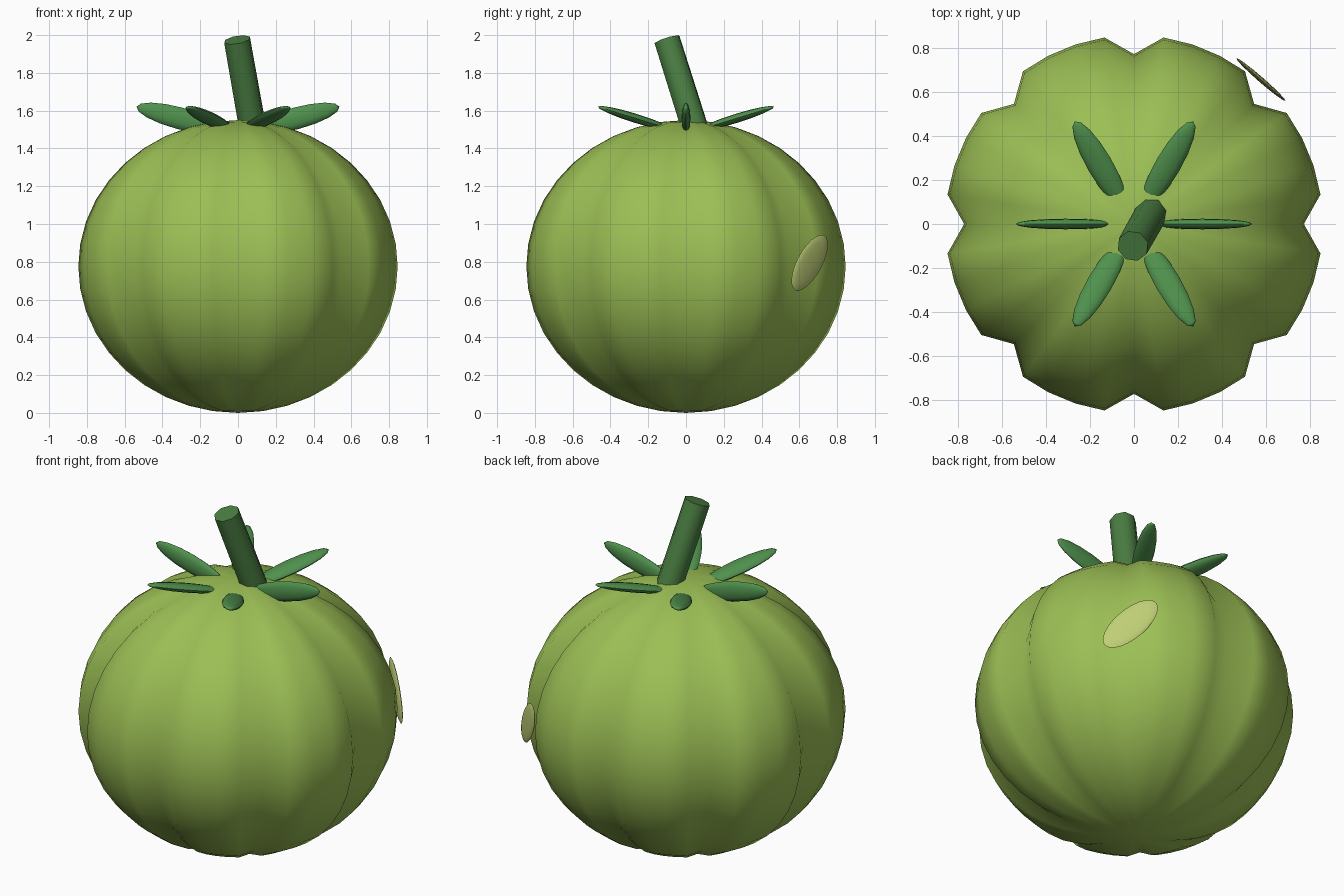
import bpy, bmesh, math
from mathutils import Vector, Matrix

if "Cube" in bpy.data.objects:
    bpy.data.objects.remove(bpy.data.objects["Cube"])


def material(name, rgb):
    m = bpy.data.materials.new(name)
    m.diffuse_color = (*rgb, 1)
    m.use_nodes = True
    m.node_tree.nodes["Principled BSDF"].inputs["Base Color"].default_value = m.diffuse_color
    return m


skin = material("skin", (0.33, 0.52, 0.09))
leaf_green = material("leaf_green", (0.08, 0.285, 0.075))
stem_green = material("stem_green", (0.07, 0.21, 0.055))
pale = material("pale", (0.52, 0.62, 0.18))


def finish(name, bm, mat, angle=60):
    bmesh.ops.recalc_face_normals(bm, faces=bm.faces)
    me = bpy.data.meshes.new(name)
    bm.to_mesh(me)
    bm.free()
    ob = bpy.data.objects.new(name, me)
    bpy.context.collection.objects.link(ob)
    me.materials.append(mat)
    bpy.ops.object.select_all(action='DESELECT')
    ob.select_set(True)
    bpy.context.view_layer.objects.active = ob
    bpy.ops.object.shade_smooth_by_angle(angle=math.radians(angle))
    return ob


def ellipsoid(name, centre, axes, radii, mat, u=12, v=8):
    """Sphere stretched along three given axes; its poles lie on the last axis."""
    bm = bmesh.new()
    bmesh.ops.create_uvsphere(bm, u_segments=u, v_segments=v, radius=1)
    rot = Matrix(axes).transposed().to_4x4()
    mat4 = Matrix.Translation(centre) @ rot @ Matrix.Diagonal((*radii, 1))
    bmesh.ops.transform(bm, matrix=mat4, verts=bm.verts)
    return finish(name, bm, mat)


# Fruit body: sphere with eight narrow grooves
bm = bmesh.new()
bmesh.ops.create_uvsphere(bm, u_segments=40, v_segments=20, radius=1)
for v in bm.verts:
    turn = math.degrees(math.atan2(v.co.y, v.co.x)) / 45
    r = 0.77 if abs(turn - round(turn)) < 0.05 else 0.856
    v.co = Vector((v.co.x * r, v.co.y * r, 0.775 + v.co.z * 0.775))
finish("fruit_body", bm, skin)

# Leaves: six flattened blades rising outward
tilt = math.radians(15)
for i in range(6):
    a = i * math.pi / 3
    d = Vector((math.cos(a) * math.cos(tilt), math.sin(a) * math.cos(tilt), math.sin(tilt)))
    n = Vector((1, 0, 0)).cross(d).normalized()
    w = n.cross(d)
    centre = (0.31 * math.cos(a), 0.31 * math.sin(a), 1.56)
    ellipsoid(f"leaf_{i + 1}", centre, (n, w, d), (0.024, 0.058, 0.235), leaf_green)

# Stem: leaning eight-sided cylinder
base, top = Vector((0.086, 0.062, 1.46)), Vector((-0.005, -0.10, 1.975))
axis = top - base
bm = bmesh.new()
bmesh.ops.create_cone(bm, cap_ends=True, segments=8, radius1=0.074,
                      radius2=0.072, depth=axis.length)
bmesh.ops.transform(bm, verts=bm.verts, matrix=Matrix.Translation((base + top) / 2)
                    @ axis.to_track_quat('Z', 'Y').to_matrix().to_4x4())
finish("stem", bm, stem_green)

# Pale spot on the back right
out = Vector((0.656, 0.755, 0)).normalized()
side = Vector((-out.y, out.x, 0))
up = Vector((0, 0, 1))
ellipsoid("pale_spot", (0.575, 0.655, 0.795),
          ((side + up).normalized(), (up - side).normalized(), out),
          (0.19, 0.087, 0.012), pale, 24, 8)
